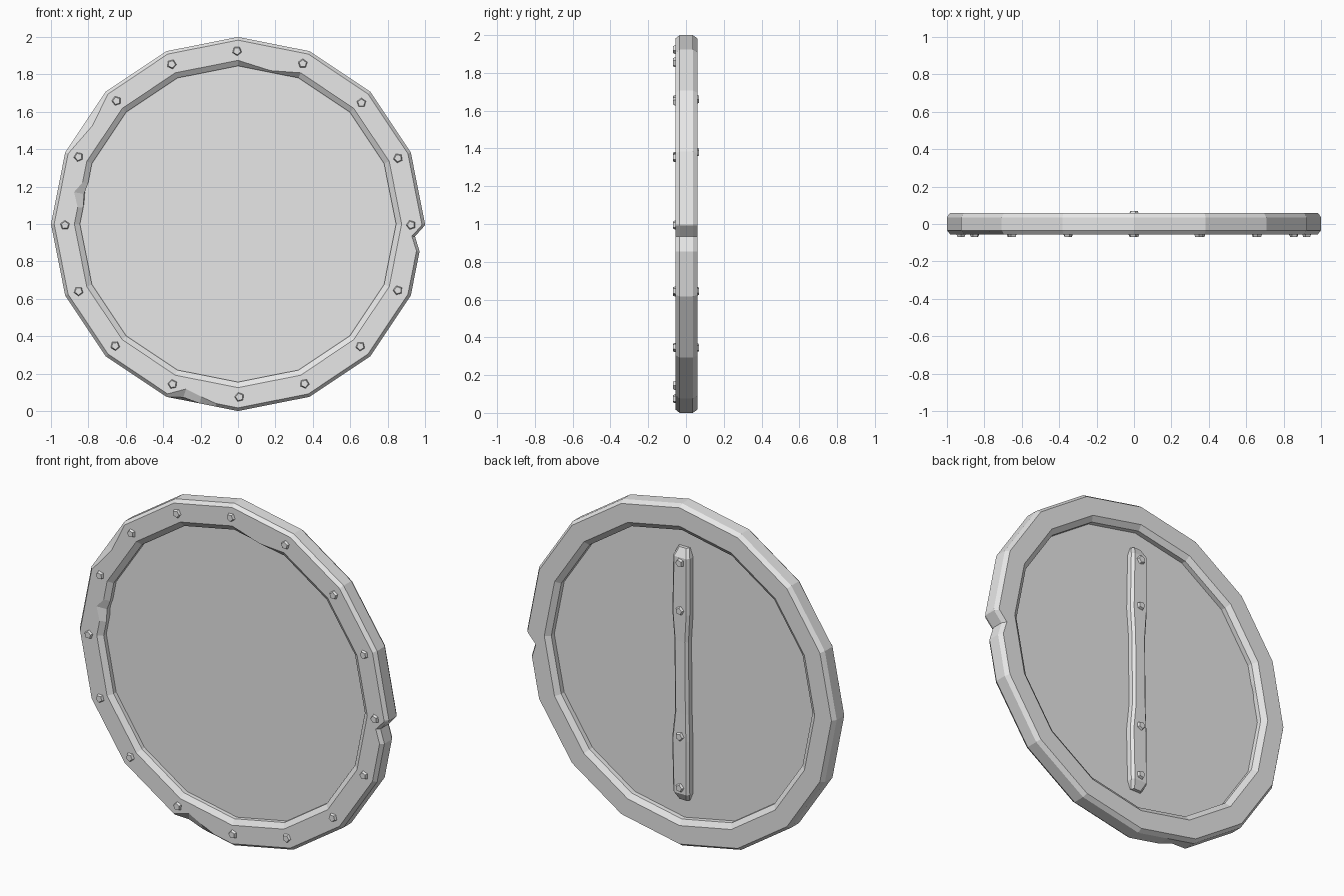
import bpy, bmesh, random
from math import sin, cos, pi, radians
from mathutils import Matrix, Vector

cube = bpy.data.objects.get("Cube")
if cube:
    bpy.data.objects.remove(cube)
random.seed(4)
SIDES = 16
STEP = 360 / SIDES

metal = bpy.data.materials.new("plain grey")
metal.use_nodes = True
grey = (0.8, 0.8, 0.8, 1)
metal.diffuse_color = grey
metal.node_tree.nodes["Principled BSDF"].inputs["Base Color"].default_value = grey


def finish(bm, name):
    bmesh.ops.recalc_face_normals(bm, faces=bm.faces)
    mesh = bpy.data.meshes.new(name)
    bm.to_mesh(mesh)
    bm.free()
    mesh.materials.append(metal)
    obj = bpy.data.objects.new(name, mesh)
    bpy.context.collection.objects.link(obj)
    return obj


def loft(bm, sections, closed):
    """Skin a row of equal cross-sections."""
    rings = [[bm.verts.new(p) for p in s] for s in sections]
    pairs = list(zip(rings, rings[1:]))
    if closed:
        pairs.append((rings[-1], rings[0]))
    else:
        bm.faces.new(rings[0])
        bm.faces.new(rings[-1])
    n = len(rings[0])
    for a, b in pairs:
        for i in range(n):
            j = (i + 1) % n
            bm.faces.new((a[i], a[j], b[j], b[i]))


def chord(angle):
    """Radius of the unit polygon at an angle."""
    off = (angle % STEP) - STEP / 2
    return cos(pi / SIDES) / cos(radians(off))


# Rim: chamfered profile (radius, y), front outer edge first
PROFILE = [(0.983, -0.055), (1.0, -0.034), (1.0, 0.036), (0.983, 0.06),
           (0.875, 0.06), (0.845, 0.038), (0.845, -0.034), (0.875, -0.055)]
OUTER = (0, 1, 2, 3)
# Battle damage: angle -> radius change of profile points
dents = {
    359.5: {}, 356: {i: -0.04 for i in OUTER}, 351.4: {},
    252.5: {0: -0.045, 1: -0.015}, 258: {0: -0.02}, 263: {},
    174: {}, 169: {7: 0.035, 6: 0.01}, 165: {},
    146: {0: -0.025}, 78: {7: -0.02},
}
angles = sorted({i * STEP for i in range(SIDES)} | set(dents))
sections = []
for a in angles:
    change = dents.get(a, {})
    ring = []
    for i, (r, y) in enumerate(PROFILE):
        rad = r * chord(a) + change.get(i, 0)
        ring.append((rad * cos(radians(a)), y, 1 + rad * sin(radians(a))))
    sections.append(ring)
bm = bmesh.new()
loft(bm, sections, True)
finish(bm, "rim")

# Flat disc inside the rim
bm = bmesh.new()
disc_pose = Matrix.Translation((0, 0, 1)) @ Matrix.Rotation(pi / 2, 4, 'X')
bmesh.ops.create_cone(bm, cap_ends=True, segments=SIDES, radius1=0.86,
                      radius2=0.86, depth=0.02, matrix=disc_pose)
# Turn the disc so that a corner sits at the top, as on the rim
top = max(bm.verts, key=lambda v: v.co.z)
if abs(top.co.x) > 0.01:
    bmesh.ops.rotate(bm, verts=bm.verts, cent=Vector((0, 0, 1)),
                     matrix=Matrix.Rotation(pi / SIDES, 3, 'Y'))
finish(bm, "disc")

# Back strap: (z, x shift, half width, height)
strap = [(0.265, 0, 0.035, 0.03), (0.31, 0, 0.053, 0.055),
         (0.62, 0.004, 0.056, 0.055), (0.78, -0.002, 0.045, 0.053),
         (1.2, 0.002, 0.045, 0.053), (1.36, 0.003, 0.056, 0.055),
         (1.69, 0, 0.053, 0.055), (1.74, 0, 0.035, 0.03)]
bm = bmesh.new()
loft(bm, [[(x - w, 0, z), (x - w, h - 0.014, z), (x - w + 0.014, h, z),
           (x + w - 0.014, h, z), (x + w, h - 0.014, z), (x + w, 0, z)]
          for z, x, w, h in strap], False)
finish(bm, "back_strap")


def rivet(name, x, y, z, side):
    """Five-sided rivet facing along side * y."""
    bm = bmesh.new()
    pose = (Matrix.Translation((x, y, z)) @ Matrix.Rotation(-side * pi / 2, 4, 'X')
            @ Matrix.Rotation(random.uniform(0, pi), 4, 'Z'))
    bmesh.ops.create_cone(bm, cap_ends=True, segments=5, radius1=0.03,
                          radius2=0.02, depth=0.024, matrix=pose)
    finish(bm, name)


for i in range(SIDES):
    a = radians(i * STEP + random.uniform(-0.6, 0.6))
    rivet(f"rim_rivet_{i + 1}", 0.925 * cos(a), -0.057, 1 + 0.925 * sin(a), -1)
for i, z in enumerate((0.345, 0.645, 1.38, 1.66)):
    rivet(f"strap_rivet_{i + 1}", 0, 0.057, z, 1)
